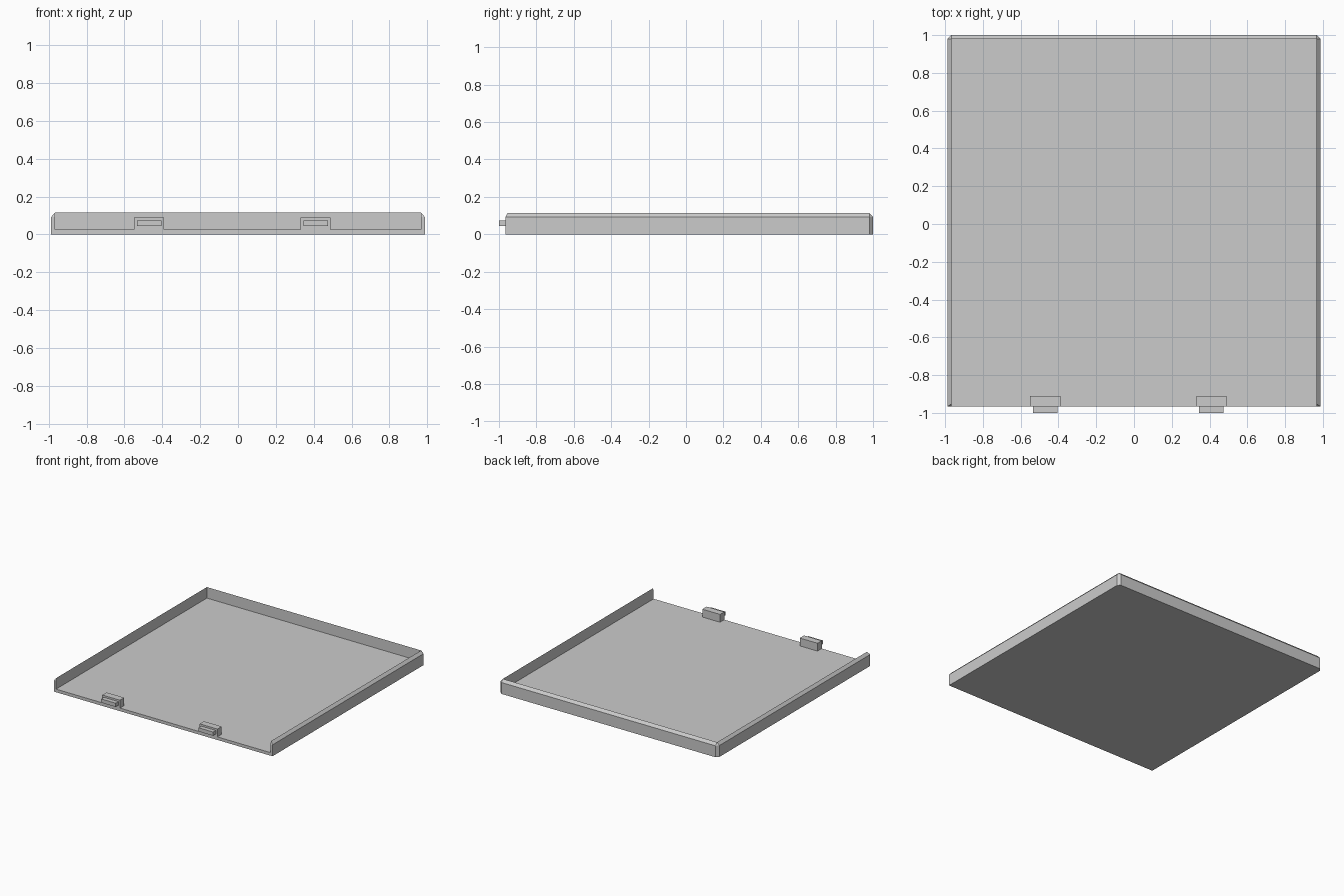
import bpy
import bmesh

cube = bpy.data.objects.get("Cube")
if cube:
    bpy.data.objects.remove(cube, do_unlink=True)

# Single grey plastic
grey = bpy.data.materials.new("light_grey")
grey.use_nodes = True
colour = (0.6, 0.6, 0.6, 1)
grey.diffuse_color = colour
grey.node_tree.nodes["Principled BSDF"].inputs["Base Color"].default_value = colour

# Main dimensions
OUT_X, BACK, FRONT = 0.987, 1.0, -0.965
WALL = 0.02
IN_X, IN_Y = OUT_X - WALL, BACK - WALL
FLOOR, SHOULDER, CREST = 0.025, 0.093, 0.115


def finish(bm, name):
    bmesh.ops.recalc_face_normals(bm, faces=bm.faces)
    mesh = bpy.data.meshes.new(name)
    bm.to_mesh(mesh)
    bm.free()
    mesh.materials.append(grey)
    obj = bpy.data.objects.new(name, mesh)
    bpy.context.collection.objects.link(obj)
    return obj


def box(name, x0, x1, y0, y1, z0, z1):
    bm = bmesh.new()
    bmesh.ops.create_cube(bm, size=1)
    for v in bm.verts:
        v.co = (x1 if v.co.x > 0 else x0,
                y1 if v.co.y > 0 else y0,
                z1 if v.co.z > 0 else z0)
    return finish(bm, name)


# Tray: half shell with three chamfered walls and an open front, mirrored
bm = bmesh.new()


def ring(points, z):
    return [bm.verts.new((x, y, z)) for x, y in points]


outline = [(0, FRONT), (OUT_X, FRONT), (OUT_X, IN_Y), (IN_X, BACK), (0, BACK)]
b0, b1, b2, b3, b4 = ring(outline, 0)
s1, s2, s3, s4 = ring(outline[1:], SHOULDER)
f0, f1, f2, f3 = ring([(0, FRONT), (IN_X, FRONT), (IN_X, IN_Y), (0, IN_Y)], FLOOR)
c1, c2, c3 = ring([(IN_X, FRONT + 0.012), (IN_X, IN_Y), (0, IN_Y)], CREST)
e1, = ring([(IN_X, FRONT)], SHOULDER)
for face in [
    (b0, b1, b2, b3, b4), (f0, f1, f2, f3),                 # underside, floor
    (b1, b2, s2, s1), (b2, b3, s3, s2), (b3, b4, s4, s3),   # outer walls
    (s1, s2, c2, c1), (s2, s3, c2), (s3, s4, c3, c2),       # top chamfers
    (f1, e1, c1, c2, f2), (f2, c2, c3, f3),                 # inner walls
    (b0, b1, s1, e1, f1, f0), (s1, c1, e1),                 # front end
]:
    bm.faces.new(face)
tray = finish(bm, "tray")
mirror = tray.modifiers.new("Mirror", "MIRROR")
mirror.use_axis[0] = True
mirror.use_clip = True

# Two catches at the open front edge, each with a projecting tab
for name, x in (("right", -0.47), ("left", 0.41)):
    box(name + "_catch_block", x - 0.08, x + 0.08, FRONT, -0.91, FLOOR, 0.089)
    box(name + "_catch_tab", x - 0.065, x + 0.065, -1.0, FRONT, 0.044, 0.074)
